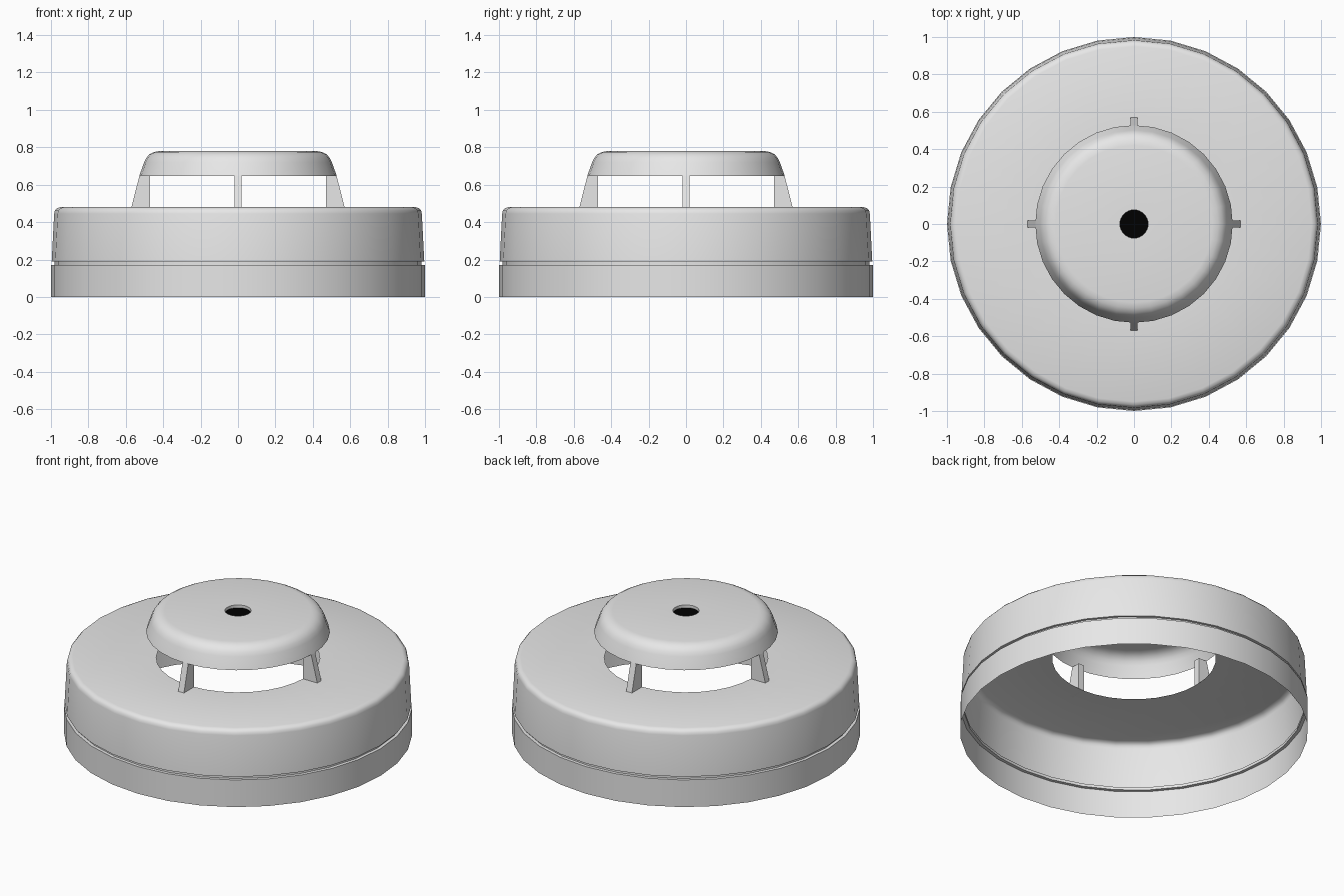
import bpy, math

if "Cube" in bpy.data.objects:
    bpy.data.objects.remove(bpy.data.objects["Cube"])

SIDES = 32


def material(name, rgb):
    m = bpy.data.materials.new(name)
    m.diffuse_color = (*rgb, 1)
    m.use_nodes = True
    m.node_tree.nodes["Principled BSDF"].inputs["Base Color"].default_value = m.diffuse_color
    return m


grey = material("light_grey", (0.8, 0.8, 0.8))
black = material("black", (0.0, 0.0, 0.0))


def make(name, verts, faces, mat, smooth=True):
    me = bpy.data.meshes.new(name)
    me.from_pydata(verts, [], faces)
    me.materials.append(mat)
    ob = bpy.data.objects.new(name, me)
    bpy.context.collection.objects.link(ob)
    if smooth:
        bpy.ops.object.select_all(action='DESELECT')
        ob.select_set(True)
        bpy.context.view_layer.objects.active = ob
        bpy.ops.object.shade_smooth_by_angle(angle=math.radians(35))
    return ob


def lathe(name, profile, mat, sides=SIDES):
    """Revolve an open (radius, z) profile, listed bottom-outside to top-inside."""
    verts, faces = [], []
    for r, z in profile:
        for i in range(sides):
            a = 2 * math.pi * i / sides
            verts.append((r * math.cos(a), r * math.sin(a), z))
    for k in range(len(profile) - 1):
        for i in range(sides):
            j = (i + 1) % sides
            faces.append((k * sides + i, k * sides + j,
                          (k + 1) * sides + j, (k + 1) * sides + i))
    return make(name, verts, faces, mat)


# Mounting ring with the recessed seam above it
lathe("mounting_ring", [(1.0, 0), (1.0, 0.172), (0.98, 0.172), (0.98, 0.19)], grey)

# Main housing: open shell with rounded shoulder and a central opening
lathe("housing", [(0.98, 0.19), (0.996, 0.19), (0.983, 0.445), (0.979, 0.462),
                  (0.968, 0.474), (0.95, 0.48), (0.47, 0.48)], grey)

# Raised cap, open underneath, with a small recessed hole
lathe("cap", [(0.528, 0.647), (0.502, 0.72), (0.491, 0.743), (0.474, 0.762),
              (0.45, 0.775), (0.42, 0.78), (0.075, 0.78), (0.075, 0.76)], grey)

# Dark sensor mesh in the cap hole
disc = [(0.075 * math.cos(2 * math.pi * i / SIDES),
         0.075 * math.sin(2 * math.pi * i / SIDES), 0.762) for i in range(SIDES)]
make("sensor_mesh", disc, [tuple(range(SIDES))], black, smooth=False)

# Four tapered posts carrying the cap
section = [(0.47, 0.48), (0.57, 0.48), (0.527, 0.648), (0.47, 0.648)]
for n in range(4):
    a = n * math.pi / 2
    c, s = math.cos(a), math.sin(a)
    verts = [(r * c - w * s, r * s + w * c, z)
             for w in (-0.02, 0.02) for r, z in section]
    faces = [(0, 1, 2, 3), (7, 6, 5, 4)]
    faces += [(i, i + 4, (i + 1) % 4 + 4, (i + 1) % 4) for i in range(4)]
    make(f"post_{n + 1}", verts, faces, grey, smooth=False)
